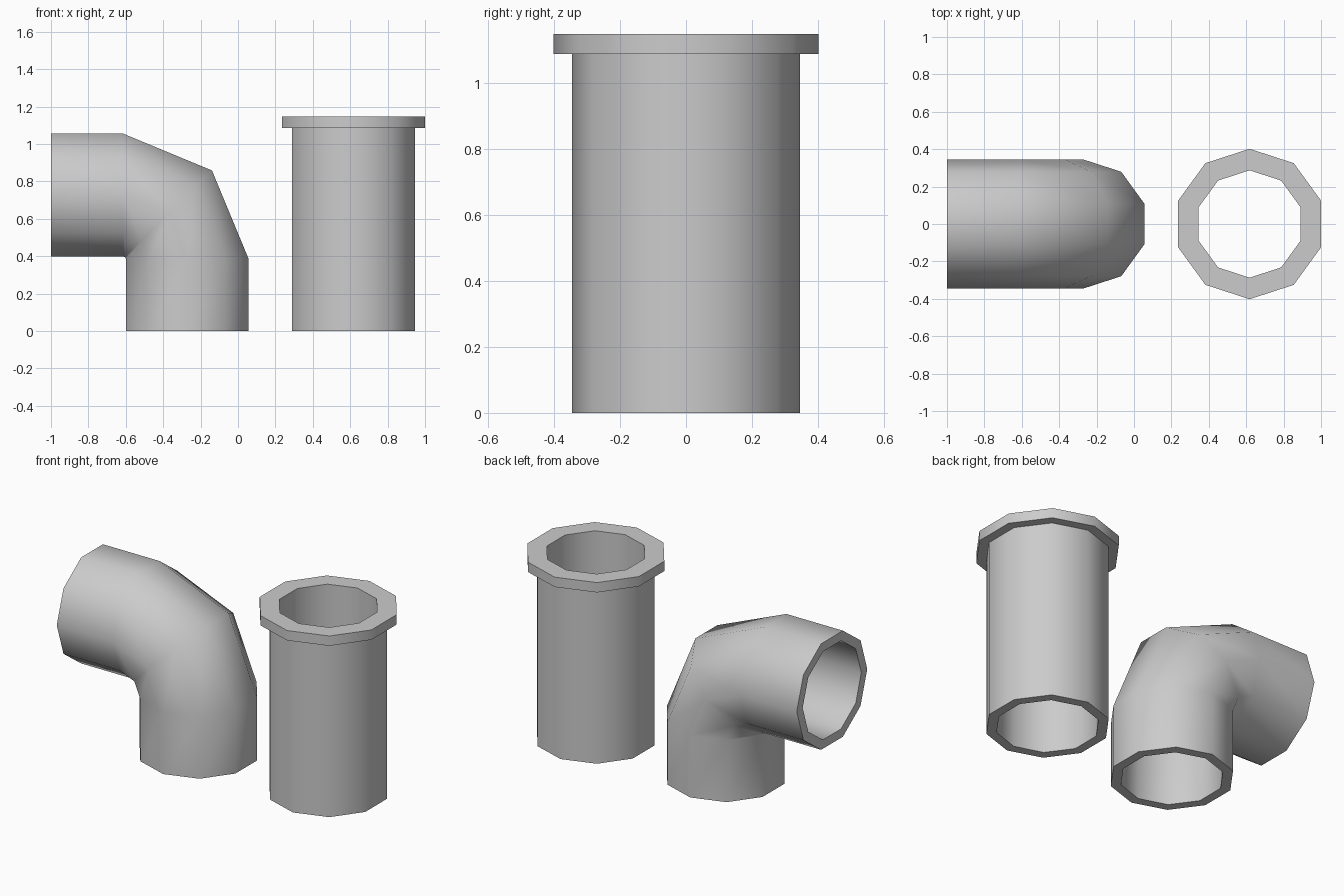
import bpy, bmesh
from math import sin, cos, pi, radians
from mathutils import Vector

if "Cube" in bpy.data.objects:
    bpy.data.objects.remove(bpy.data.objects["Cube"])

SIDES = 10
R_OUT, R_IN, R_FLANGE = 0.345, 0.287, 0.402


def tube(name, stations):
    """Loft a closed loop of rings; station = (centre, tilt, radius).
    Tilt 0 leaves the ring horizontal, 90 turns it to face -x."""
    bm = bmesh.new()
    rings = []
    for c, tilt, r in stations:
        u = Vector((cos(tilt), 0, sin(tilt)))
        v = Vector((0, 1, 0))
        angles = [pi / 2 + 2 * pi * k / SIDES for k in range(SIDES)]
        rings.append([bm.verts.new(Vector(c) + u * r * cos(a) + v * r * sin(a))
                      for a in angles])
    for i, a in enumerate(rings):
        b = rings[(i + 1) % len(rings)]
        for k in range(SIDES):
            n = (k + 1) % SIDES
            bm.faces.new((a[k], a[n], b[n], b[k]))
    bmesh.ops.recalc_face_normals(bm, faces=bm.faces)
    mesh = bpy.data.meshes.new(name)
    bm.to_mesh(mesh)
    bm.free()
    ob = bpy.data.objects.new(name, mesh)
    bpy.context.collection.objects.link(ob)
    bpy.ops.object.select_all(action='DESELECT')
    ob.select_set(True)
    bpy.context.view_layer.objects.active = ob
    bpy.ops.object.shade_smooth_by_angle(angle=radians(50))
    return ob


# Straight pipe with a flange at the top
X = 0.618
profile = [(0, R_OUT), (1.087, R_OUT), (1.087, R_FLANGE),
           (1.148, R_FLANGE), (1.148, R_IN), (0, R_IN)]
tube("straight_pipe", [((X, 0, z), 0, r) for z, r in profile])

# Elbow pipe: upright leg, two-segment bend, horizontal leg
PX, PZ, BEND = -0.613, 0.385, 0.342
path = [((PX + BEND, 0, 0), 0)]
for deg in (0, 45, 90):
    t = radians(deg)
    path.append(((PX + BEND * cos(t), 0, PZ + BEND * sin(t)), t))
path.append(((-1, 0, PZ + BEND), pi / 2))
tube("elbow_pipe", [(c, t, R_OUT) for c, t in path]
     + [(c, t, R_IN) for c, t in reversed(path)])
